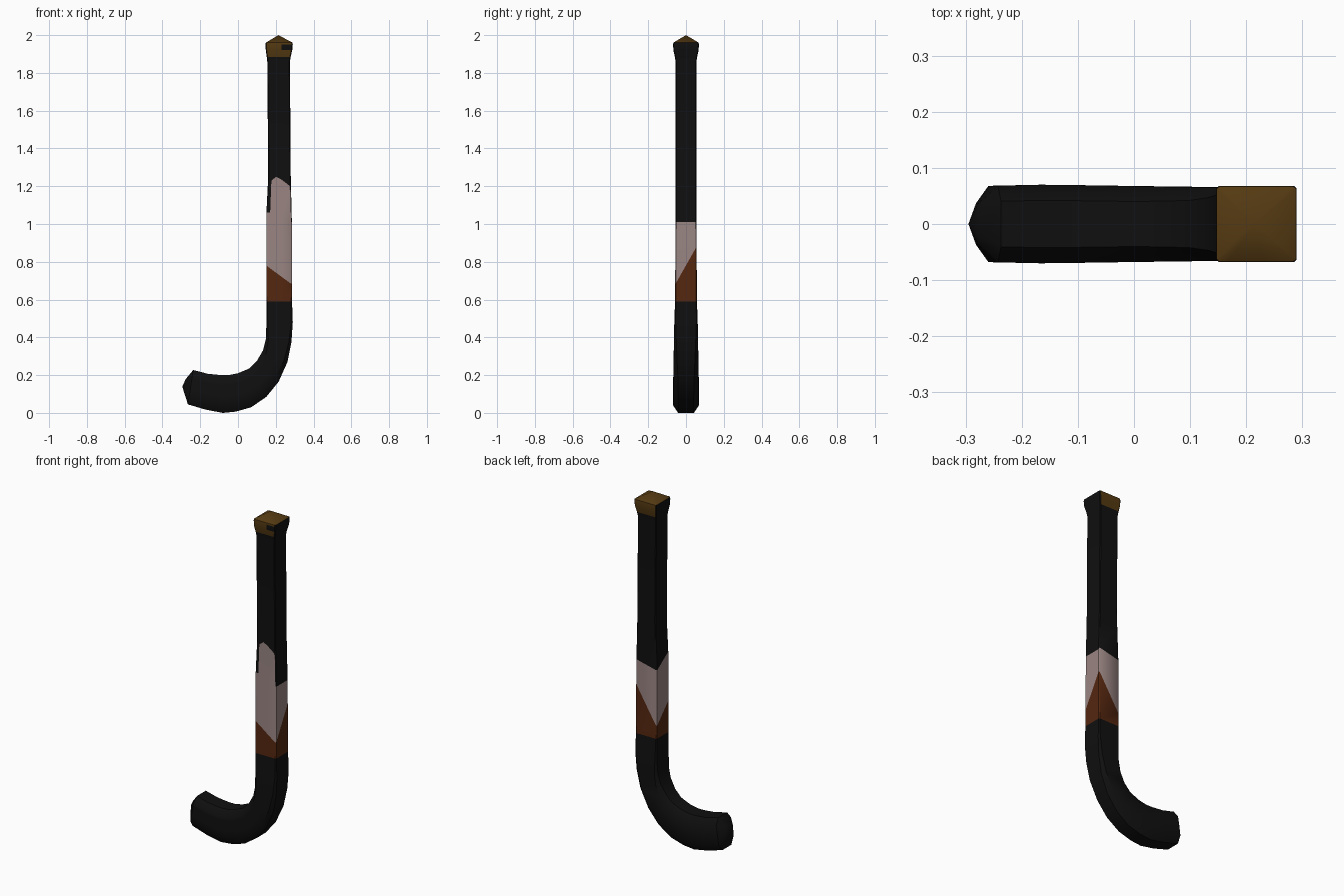
import bpy, bmesh, math
from mathutils import Vector

if "Cube" in bpy.data.objects:
    bpy.data.objects.remove(bpy.data.objects["Cube"])


def material(name, rgb):
    m = bpy.data.materials.new(name)
    m.diffuse_color = (*rgb, 1)
    m.use_nodes = True
    m.node_tree.nodes["Principled BSDF"].inputs["Base Color"].default_value = m.diffuse_color
    return m


MATS = [material("black", (0.005, 0.005, 0.005)),
        material("pale_pink", (0.32, 0.235, 0.225)),
        material("rust_brown", (0.09, 0.02, 0.005)),
        material("dark_gold", (0.09, 0.042, 0.006))]
BLACK, PINK, RUST, GOLD = range(4)


def section(c):
    """Chamfered square; columns: 0-3 front, 5 right, 7 back, 9 left, rest corners."""
    k = 1 - c
    front = [(k * u, -1) for u in (-1, -0.76, -0.3, 0.2, 1)]
    return front + [(1, -k), (1, k), (k, 1), (-k, 1), (-1, k), (-1, -k)]


def ring(outer, inner, hy, c):
    pts = []
    for u, v in section(c):
        p = Vector(inner).lerp(Vector(outer), (u + 1) / 2)
        pts.append((p.x, v * hy, p.y))
    return pts


# Shaft outline: height, left x, right x, half depth
OUTLINE = [(0.59, 0.15, 0.286, 0.058), (1.05, 0.15, 0.285, 0.055),
           (1.25, 0.16, 0.279, 0.055), (1.86, 0.155, 0.275, 0.055),
           (1.885, 0.152, 0.279, 0.059)]


def shaft_ring(heights):
    """Ring whose height may differ at each of the 11 section points."""
    pts = []
    for (u, v), z in zip(section(0.07), heights):
        for a, b in zip(OUTLINE, OUTLINE[1:]):
            if z <= b[0] + 1e-6:
                t = (z - a[0]) / (b[0] - a[0])
                x0, x1, hy = (a[i] + t * (b[i] - a[i]) for i in (1, 2, 3))
                break
        pts.append((x0 + (x1 - x0) * (u + 1) / 2, v * hy, z))
    return pts


def loft(name, rings, tip=None, rule=lambda row, col: BLACK):
    """Skin the rings, optionally closing the last one to a tip point."""
    bm = bmesh.new()
    vs = [[bm.verts.new(p) for p in r] for r in rings]
    n = len(vs[0])
    for i in range(len(vs) - 1):
        for j in range(n):
            k = (j + 1) % n
            f = bm.faces.new((vs[i][j], vs[i][k], vs[i + 1][k], vs[i + 1][j]))
            f.material_index = rule(i, j)
    if tip:
        t = bm.verts.new(tip)
        for j in range(n):
            f = bm.faces.new((vs[-1][j], vs[-1][(j + 1) % n], t))
            f.material_index = rule(len(vs) - 1, j)
    # sections run counter-clockwise: outward when lofted upwards
    if rings[-1][0][2] < rings[0][0][2]:
        bmesh.ops.reverse_faces(bm, faces=bm.faces[:])
    me = bpy.data.meshes.new(name)
    bm.to_mesh(me)
    bm.free()
    for m in MATS:
        me.materials.append(m)
    ob = bpy.data.objects.new(name, me)
    bpy.context.collection.objects.link(ob)
    bpy.ops.object.select_all(action='DESELECT')
    bpy.context.view_layer.objects.active = ob
    ob.select_set(True)
    bpy.ops.object.shade_smooth_by_angle(angle=math.radians(40))
    return ob


# Curved hook head: outer point, inner point, half depth, chamfer
HOOK = [((0.286, 0.59), (0.15, 0.59), 0.058, 0.07),
        ((0.29, 0.48), (0.15, 0.46), 0.062, 0.12),
        ((0.283, 0.375), (0.147, 0.39), 0.064, 0.2),
        ((0.262, 0.27), (0.132, 0.33), 0.065, 0.28),
        ((0.215, 0.165), (0.10, 0.275), 0.065, 0.35),
        ((0.15, 0.085), (0.06, 0.235), 0.066, 0.38),
        ((0.07, 0.03), (0.0, 0.21), 0.067, 0.4),
        ((-0.01, 0.007), (-0.05, 0.20), 0.068, 0.4),
        ((-0.08, 0.0), (-0.09, 0.20), 0.069, 0.4),
        ((-0.17, 0.017), (-0.16, 0.207), 0.07, 0.4),
        ((-0.265, 0.045), (-0.237, 0.227), 0.068, 0.4),
        ((-0.283, 0.10), (-0.276, 0.18), 0.037, 0.4)]
loft("hook_head", [ring(*r) for r in HOOK], tip=(-0.295, 0, 0.14))

# Shaft with slanted rust and pink bands
slant = []
for u, v in section(0.07):
    s, t = (u + 1) / 2, (v + 1) / 2
    slant.append((1 - t) * (0.78 * (1 - s) + 0.68 * s) + t * (0.66 * (1 - s) + 0.88 * s))
pink_low = [1.06, 1.06, 1.06, 1.05, 1.01, 1.01, 1.01, 1.02, 0.99, 0.99, 1.06]
pink_high = [1.2, 1.23, 1.25, 1.235, 1.2] + [1.2] * 6


def band_colour(row, col):
    if row == 2:
        return PINK if col in (1, 2, 3) else BLACK
    return {0: RUST, 1: PINK}.get(row, BLACK)


loft("banded_shaft",
     [shaft_ring([0.59] * 11), shaft_ring(slant), shaft_ring(pink_low),
      shaft_ring(pink_high), shaft_ring([1.27] * 11), shaft_ring([1.86] * 11),
      shaft_ring([1.885] * 11)], rule=band_colour)


# Flared end cap: gold pyramid, front and back; black sides and notch
def cap_colour(row, col):
    if row == 3:
        return GOLD
    if col == 3 and row == 1:
        return BLACK
    return GOLD if col in (0, 1, 2, 3, 7) else BLACK


CAP = [(1.885, 0.152, 0.279, 0.059), (1.92, 0.147, 0.287, 0.067),
       (1.95, 0.146, 0.29, 0.068), (1.96, 0.147, 0.289, 0.067)]
loft("end_cap", [ring((x1, z), (x0, z), hy, 0.07) for z, x0, x1, hy in CAP],
     tip=(0.214, 0, 2.0), rule=cap_colour)
